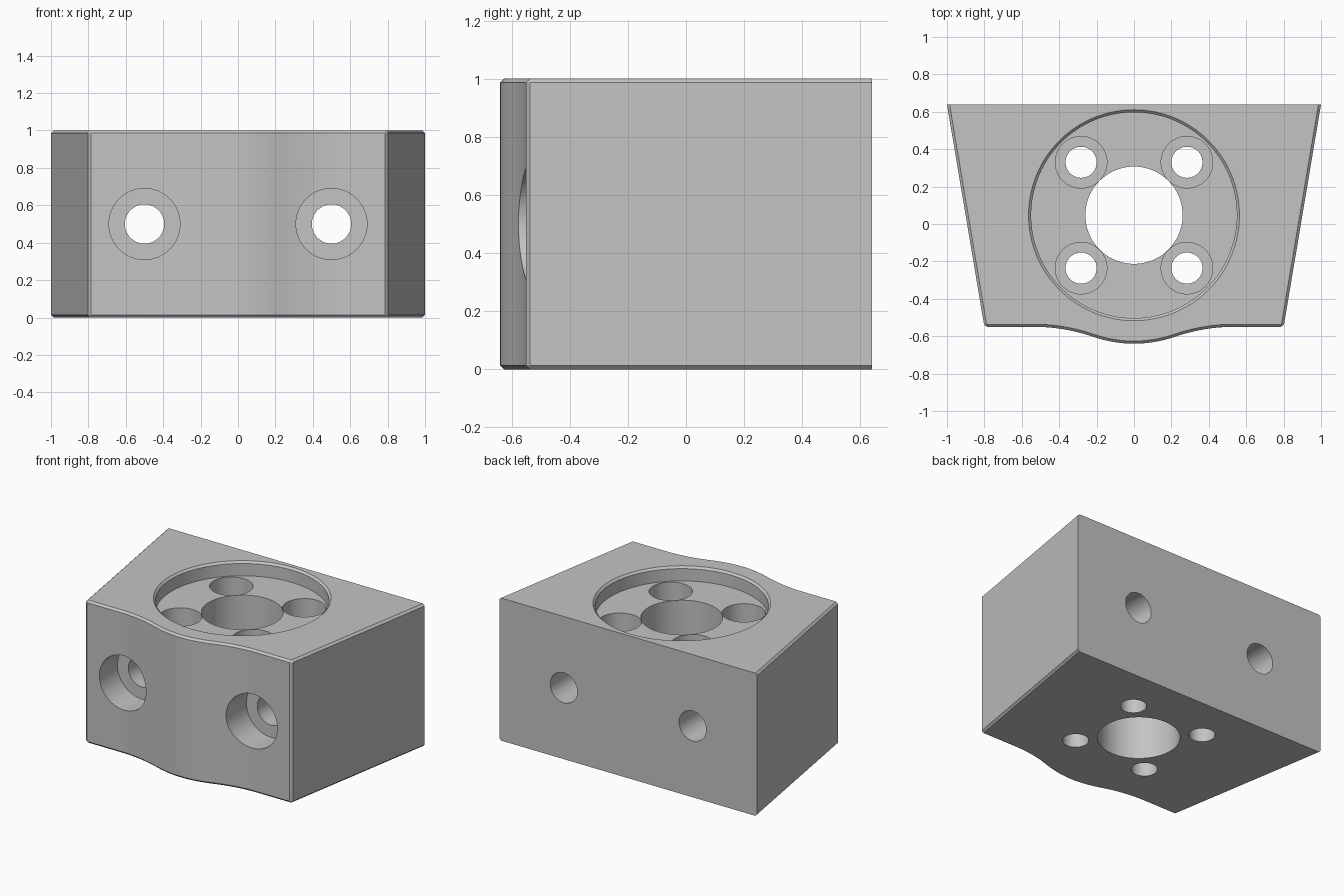
import bpy, bmesh, math
from mathutils import Matrix

cube = bpy.data.objects.get("Cube")
if cube:
    bpy.data.objects.remove(cube)

BACK, FRONT, BULGE = 0.64, -0.55, 0.09
INNER, OUTER = 0.22, 0.53      # where the bulge turns over and where it ends
CHAMFER = 0.014
CENTRE_Y = 0.047

grey = bpy.data.materials.new("machined grey")
grey.use_nodes = True
colour = (0.55, 0.55, 0.55, 1)
grey.diffuse_color = colour
grey.node_tree.nodes["Principled BSDF"].inputs["Base Color"].default_value = colour


def add_object(name, bm):
    bmesh.ops.recalc_face_normals(bm, faces=bm.faces)
    mesh = bpy.data.meshes.new(name)
    bm.to_mesh(mesh)
    bm.free()
    mesh.materials.append(grey)
    obj = bpy.data.objects.new(name, mesh)
    bpy.context.collection.objects.link(obj)
    return obj


def front_y(x):
    """Front wall: a convex middle blending into two concave flanks."""
    slope = 2 * BULGE / OUTER
    x = abs(x)
    if x < INNER:
        return FRONT - BULGE + slope * x * x / (2 * INNER)
    return FRONT - slope * (OUTER - x) ** 2 / (2 * (OUTER - INNER))


# Block: tapered outline with a wavy front, extruded
steps = 40
wave = [OUTER * (2 * i / steps - 1) for i in range(steps + 1)]
outline = [(-1, BACK), (-0.8, FRONT)]
outline += [(x, front_y(x)) for x in wave]
outline += [(0.8, FRONT), (1, BACK)]
bm = bmesh.new()
base = bm.faces.new([bm.verts.new((x, y, 0)) for x, y in outline])
top = bmesh.ops.extrude_face_region(bm, geom=[base])["geom"]
bmesh.ops.translate(bm, vec=(0, 0, 1),
                    verts=[v for v in top if isinstance(v, bmesh.types.BMVert)])
bmesh.ops.recalc_face_normals(bm, faces=bm.faces)


def is_chamfered(edge):
    a, b = (v.co for v in edge.verts)
    if abs(a.z - b.z) < 0.5:
        return min(a.y, b.y) < BACK - 0.01
    return abs(abs(a.x) - 0.8) < 0.01


bmesh.ops.bevel(bm, geom=[e for e in bm.edges if is_chamfered(e)],
                offset=CHAMFER, segments=1, affect='EDGES')
block = add_object("mounting_block", bm)


# Stepped round cutter, turned about its own axis and cut from the block
def cut_bore(name, profile, matrix, sides=96):
    bm = bmesh.new()
    rings = []
    for radius, height in profile:
        ring = bmesh.ops.create_circle(bm, segments=sides, radius=radius,
                                       matrix=Matrix.Translation((0, 0, height)))
        rings.append(ring["verts"])
    for low, high in zip(rings, rings[1:]):
        for i in range(sides):
            j = (i + 1) % sides
            bm.faces.new((low[i], low[j], high[j], high[i]))
    bm.faces.new(rings[0])
    bm.faces.new(rings[-1])
    bm.transform(matrix)
    cutter = add_object(name, bm)
    cutter.hide_render = True
    mod = block.modifiers.new(name, 'BOOLEAN')
    mod.operation, mod.solver, mod.object = 'DIFFERENCE', 'EXACT', cutter
    bpy.context.view_layer.objects.active = block
    bpy.ops.object.modifier_apply(modifier=mod.name)
    bpy.data.objects.remove(cutter)


# Round recess with chamfered rim, and the central through hole
centre = Matrix.Translation((0, CENTRE_Y, 0))
lip = 0.55
cut_bore("centre_bore", [(0.26, -0.1), (0.26, 0.9), (lip, 0.9),
                         (lip, 1 - CHAMFER), (lip + 0.1 + CHAMFER, 1.1)],
         centre, 128)

# Four counterbored holes in the recess floor
for sx in (-1, 1):
    for sy in (-1, 1):
        cut_bore("screw_hole", [(0.083, -0.1), (0.083, 0.72), (0.138, 0.72), (0.138, 1.2)],
                 centre @ Matrix.Translation((sx * 0.283, sy * 0.283, 0)), 64)

# Two counterbored holes from front to back
for sx in (-1, 1):
    cut_bore("mounting_hole", [(0.105, -0.8), (0.105, 0.35), (0.19, 0.35), (0.19, 0.9)],
             Matrix.Translation((sx * 0.5, 0, 0.5)) @ Matrix.Rotation(math.pi / 2, 4, 'X'), 64)

bpy.ops.object.select_all(action='DESELECT')
block.select_set(True)
bpy.context.view_layer.objects.active = block
bpy.ops.object.shade_smooth_by_angle(angle=math.radians(30))
